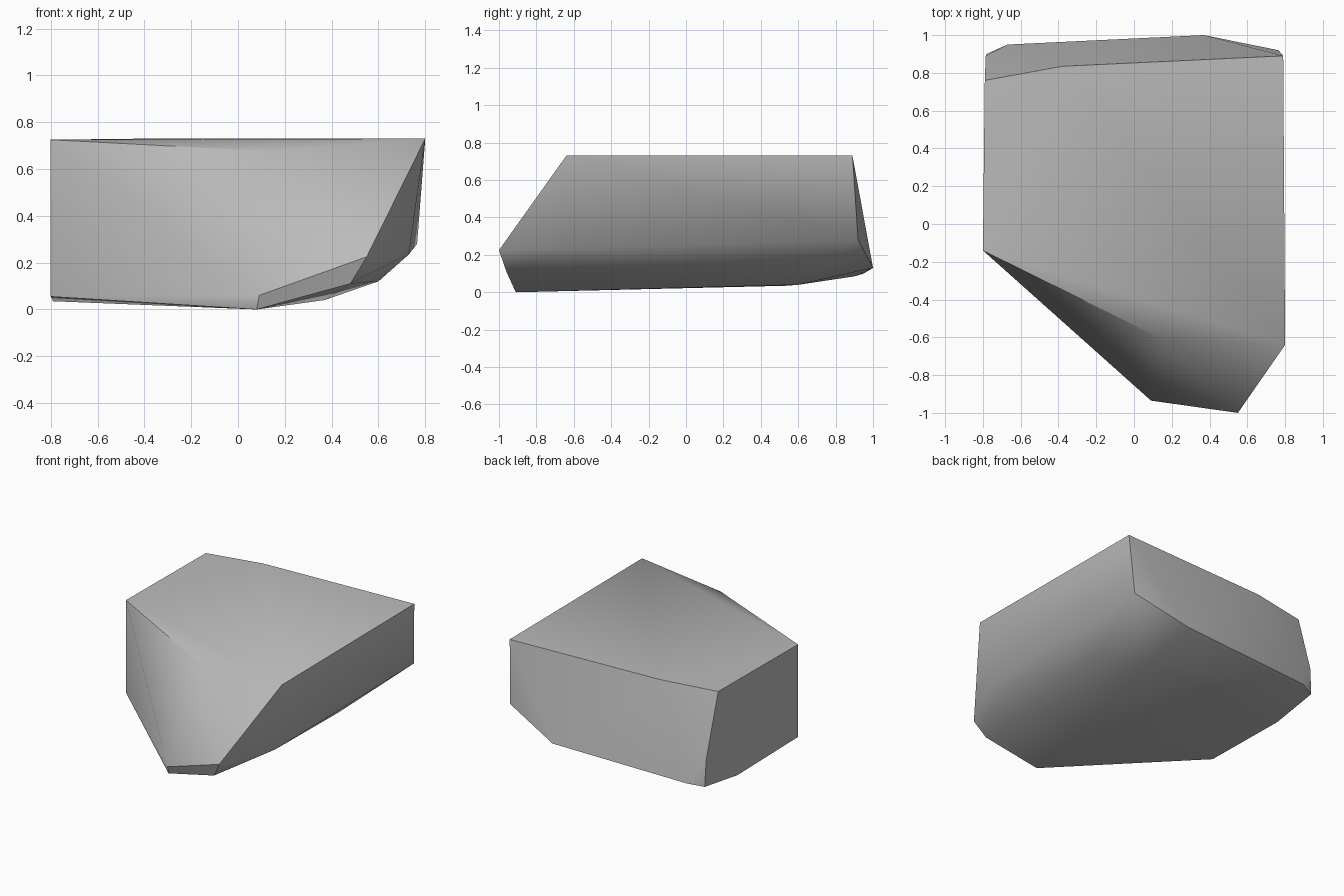
import bpy
import bmesh
from math import radians

# Remove the default object
default_cube = bpy.data.objects.get("Cube")
if default_cube:
    bpy.data.objects.remove(default_cube, do_unlink=True)


def make_material(name, colour):
    material = bpy.data.materials.new(name)
    material.use_nodes = True
    material.diffuse_color = colour
    shader = material.node_tree.nodes["Principled BSDF"]
    shader.inputs["Base Color"].default_value = colour
    shader.inputs["Roughness"].default_value = 0.8
    return material


# Corners of the boulder, grouped by region
top_rim = [(-.8, -.14, .725), (.15, -.61, .675), (.8, -.64, .73),
           (.79, .89, .73), (-.38, .835, .73), (-.79, .76, .725)]
front_nose = [(.08, -.91, 0), (.09, -.935, .06), (.55, -1, .225), (.48, -.96, .11)]
left_flank = [(.73, -.62, .235), (.765, .92, .28)]
right_flank = [(-.8, -.14, .055), (-.79, .54, .035), (-.785, .89, .28)]
back_foot = [(-.78, .9, .085), (-.67, .95, .1), (.37, 1, .13)]
underside = [(.37, .6, .04), (.6, .3, .12)]


def make_boulder(name, corners, material, smooth_angle):
    """Wrap a tight faceted skin around the corners."""
    mesh = bpy.data.meshes.new(name)
    boulder = bpy.data.objects.new(name, mesh)
    bpy.context.collection.objects.link(boulder)

    bm = bmesh.new()
    for corner in corners:
        bm.verts.new(corner)
    bmesh.ops.convex_hull(bm, input=bm.verts[:])
    loose = [vert for vert in bm.verts if not vert.link_faces]
    bmesh.ops.delete(bm, geom=loose, context="VERTS")
    bmesh.ops.recalc_face_normals(bm, faces=bm.faces[:])
    bm.to_mesh(mesh)
    bm.free()
    mesh.materials.append(material)

    # Soft blends across shallow edges, crisp breaks elsewhere
    bpy.ops.object.select_all(action="DESELECT")
    bpy.context.view_layer.objects.active = boulder
    boulder.select_set(True)
    bpy.ops.object.shade_smooth_by_angle(angle=smooth_angle)
    return boulder


stone_grey = make_material("stone grey", (.5, .5, .5, 1))
make_boulder("boulder",
             top_rim + front_nose + left_flank + right_flank + back_foot + underside,
             stone_grey, radians(40))
